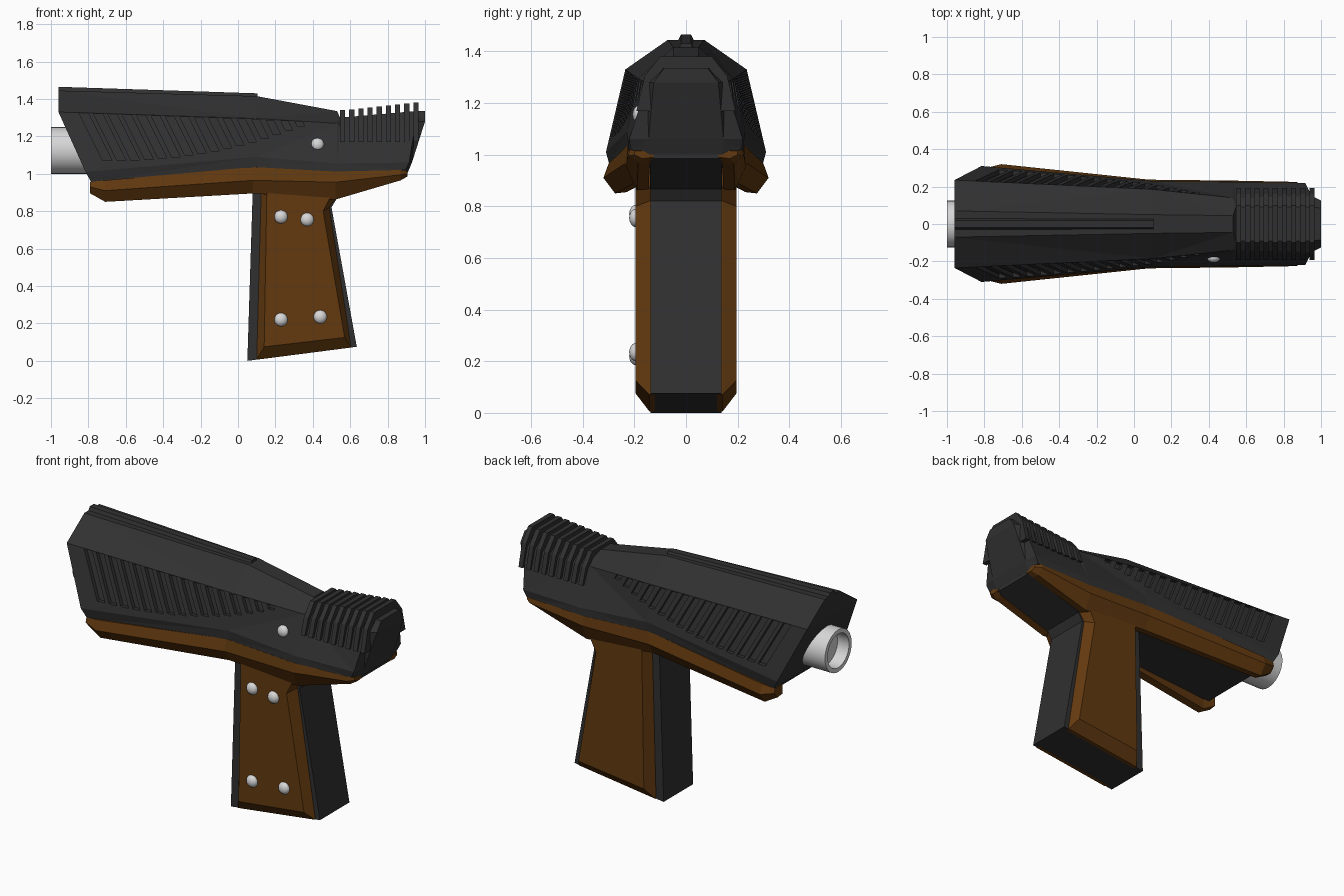
import bpy, bmesh, math

if "Cube" in bpy.data.objects:
    bpy.data.objects.remove(bpy.data.objects["Cube"])


def material(name, rgb):
    m = bpy.data.materials.new(name)
    m.diffuse_color = (*rgb, 1)
    m.use_nodes = True
    m.node_tree.nodes["Principled BSDF"].inputs["Base Color"].default_value = m.diffuse_color
    return m


BLACK = material("matte black", (0.03, 0.03, 0.03))
WOOD = material("brown grip", (0.125, 0.042, 0.005))
STEEL = material("pale steel", (0.68, 0.68, 0.68))


def add_loft(bm, rings, strip=False):
    """Skin closed rings; ends are capped by n-gons or by mirrored strips."""
    vs = [[bm.verts.new(p) for p in r] for r in rings]
    n = len(vs[0])
    for a, b in zip(vs, vs[1:]):
        for i in range(n):
            j = (i + 1) % n
            bm.faces.new((a[i], a[j], b[j], b[i]))
    for r in (vs[0], vs[-1]):
        if strip:
            for i in range(n // 2 - 1):
                bm.faces.new((r[i], r[i + 1], r[n - 2 - i], r[n - 1 - i]))
        else:
            bm.faces.new(r)


def finish(name, bm, mat, smooth=False):
    bmesh.ops.recalc_face_normals(bm, faces=bm.faces[:])
    me = bpy.data.meshes.new(name)
    bm.to_mesh(me)
    bm.free()
    me.materials.append(mat)
    ob = bpy.data.objects.new(name, me)
    bpy.context.collection.objects.link(ob)
    bpy.ops.object.select_all(action='DESELECT')
    ob.select_set(True)
    bpy.context.view_layer.objects.active = ob
    if smooth:
        bpy.ops.object.shade_smooth_by_angle(angle=math.radians(35))
    return ob


def sym(half):
    """Complete a half section by mirroring it in y."""
    return half + [(x, -y, z) for x, y, z in reversed(half)]


def at(x, pts):
    return [(x, y, z) for y, z in pts]


def interp(x, pts):
    """Point (y, z) on an edge line given as x, y, z points."""
    for a, b in zip(pts, pts[1:]):
        if x <= b[0] or b is pts[-1]:
            t = (x - a[0]) / (b[0] - a[0])
            return [a[k] + t * (b[k] - a[k]) for k in (1, 2)]


# upper body: top edge, shoulder, lower edge, bottom lip at each station
body = [
    [(-.96, .07, 1.445), (-.96, .235, 1.33), (-.815, .31, 1.01), (-.785, .295, .955)],
    at(.10, [(.05, 1.415), (.185, 1.295), (.23, 1.09), (.225, 1.035)]),
    at(.53, [(.045, 1.335), (.14, 1.27), (.225, 1.055), (.225, 1.01)]),
    at(.545, [(.09, 1.30), (.14, 1.255), (.225, 1.055), (.225, 1.01)]),
    [(.95, .09, 1.335), (.95, .15, 1.28), (.915, .22, 1.06), (.895, .215, 1.02)],
    [(1.0, .085, 1.335), (1.0, .125, 1.28), (.93, .145, 1.06), (.905, .14, 1.0)],
]
bm = bmesh.new()
add_loft(bm, [sym(s) for s in body], strip=True)
bmesh.ops.triangulate(bm, faces=bm.faces[:])
upper = finish("upper_body", bm, BLACK)

# slanted side slots, cut out of the upper body
shoulder = [s[1] for s in body[:3]]
lower = [s[2] for s in body[:3]]


def side_y(x, z):
    (yb, zb), (yc, zc) = interp(x, shoulder), interp(x, lower)
    return yb + (yc - yb) * (zb - z) / (zb - zc)


bm = bmesh.new()
for i in range(16):
    t = i / 15
    x, w = -.85 + .077 * i, .05 - .012 * t
    zt, zb = 1.325 - .045 * t, 1.07 + .185 * t * t
    dx = .5 * (zt - zb)
    quad = [(x, zt), (x + w, zt), (x + w + dx, zb), (x + dx, zb)]
    for s in (1, -1):
        add_loft(bm, [[(px, s * (side_y(px, pz) + d), pz) for px, pz in quad]
                      for d in (-.022, .03)])
cutter = finish("slot_cutter", bm, BLACK)
cutter.hide_render = True
mod = upper.modifiers.new("slots", 'BOOLEAN')
mod.operation, mod.solver, mod.object = 'DIFFERENCE', 'EXACT', cutter
bpy.context.view_layer.objects.active = upper
bpy.ops.object.modifier_apply(modifier="slots")
bpy.data.objects.remove(cutter)

# raised rail along the top
bm = bmesh.new()
add_loft(bm, [sym(at(-.96, [(.02, 1.465), (.035, 1.435)])),
              sym(at(.105, [(.02, 1.43), (.032, 1.40)]))])
finish("top_rail", bm, BLACK)

# gripping ribs over the rear
bm = bmesh.new()
for i in range(9):
    x, top = .545 + .049 * i, 1.34 + .005 * i
    half = [(.10, top), (.16, top - .075), (.192, 1.17)]
    add_loft(bm, [sym(at(x, half)), sym(at(x + .028, half))])
finish("rear_ribs", bm, BLACK)

# dark underside between the lips
bm = bmesh.new()
add_loft(bm, [sym(at(x, [(y, zt), (y, zb)])) for x, y, zt, zb in (
    (-.75, .24, .96, .92), (.08, .16, 1.04, .91), (.53, .14, 1.02, .868), (.9, .14, 1.02, .985))])
finish("underside", bm, BLACK)

# brown lips along both lower edges: top, outermost and bottom (y, z)
lip = [(-.79, .293, .957, .300, .93, .27, .895),
       (-.71, .300, .965, .320, .91, .275, .85),
       (.08, .226, 1.036, .237, .965, .19, .895),
       (.52, .226, 1.012, .232, .955, .19, .862),
       (.87, .217, 1.02, .225, .995, .185, .965),
       (.905, .20, 1.015, .20, 1.0, .17, .985)]
for s, side in ((1, "left"), (-1, "right")):
    bm = bmesh.new()
    add_loft(bm, [at(x, [(s * ty, tz), (s * oy, oz), (s * by, bz),
                         (s * (by - .045), bz + .005), (s * (by - .045), tz)])
                  for x, ty, tz, oy, oz, by, bz in lip])
    finish(side + "_lip", bm, WOOD)

# grip core
core = [(.08, .95), (.05, 0), (.635, .075), (.50, .82), (.53, .87), (.53, .95)]
bm = bmesh.new()
add_loft(bm, [[(x, y, z) for x, z in core] for y in (-.138, .138)])
finish("grip_core", bm, BLACK)

# bevelled grip panels
base = [(.10, .006), (.605, .071), (.488, .82), (.53, .88), (.53, .95), (.125, .95)]
face = [(.14, .075), (.57, .125), (.455, .80), (.50, .89), (.50, .95), (.155, .95)]
for s, side in ((1, "left"), (-1, "right")):
    bm = bmesh.new()
    add_loft(bm, [[(x, s * y, z) for x, z in p]
                  for y, p in ((.12, base), (.142, base), (.195, face))])
    finish(side + "_grip_panel", bm, WOOD)

# hollow barrel
bm = bmesh.new()
add_loft(bm, [[(x, r * math.cos(a * math.tau / 32), 1.125 + r * math.sin(a * math.tau / 32))
               for a in range(32)]
              for x, r in ((-.7, .125), (-1, .125), (-1, .1), (-.925, .1))])
finish("barrel", bm, STEEL, smooth=True)

# domed bolts on the right side
bolts = [(.23, -.193, .77), (.37, -.193, .755), (.23, -.193, .22), (.44, -.193, .235),
         (.425, -.18, 1.155)]
for i, (x, y, z) in enumerate(bolts):
    bm = bmesh.new()
    bmesh.ops.create_uvsphere(bm, u_segments=20, v_segments=10, radius=.036)
    bmesh.ops.scale(bm, vec=(1, .75, 1), verts=bm.verts)
    bmesh.ops.translate(bm, vec=(x, y, z), verts=bm.verts)
    finish(f"bolt_{i + 1}", bm, STEEL, smooth=True)
